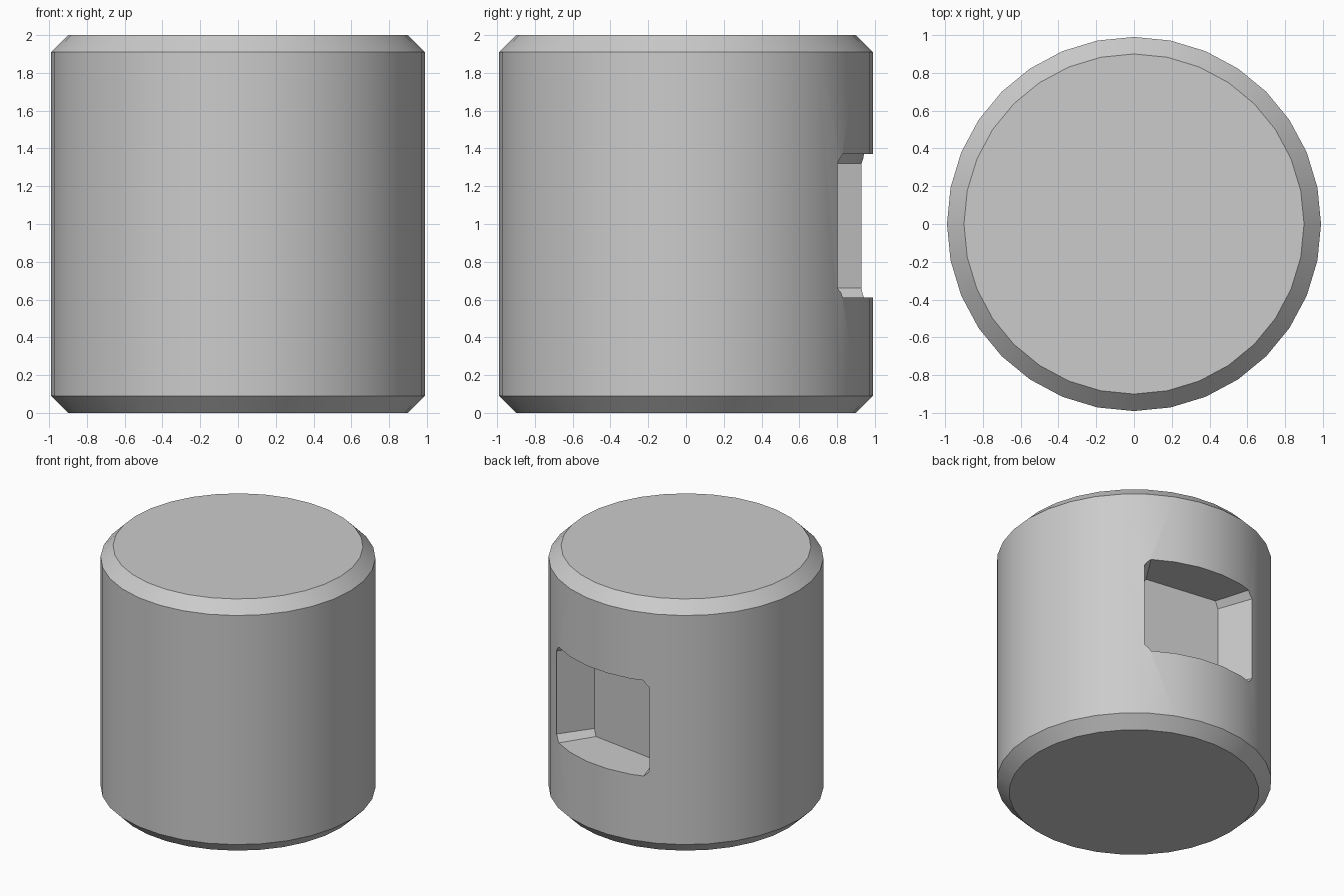
import bpy, bmesh
from math import sin, cos, radians, tau

if "Cube" in bpy.data.objects:
    bpy.data.objects.remove(bpy.data.objects["Cube"])

SIDES = 32
R, H, BEV, WALL = 0.99, 2.0, 0.09, 0.02


def make_object(name, bm):
    bmesh.ops.recalc_face_normals(bm, faces=bm.faces)
    mesh = bpy.data.meshes.new(name)
    bm.to_mesh(mesh)
    bm.free()
    obj = bpy.data.objects.new(name, mesh)
    bpy.context.collection.objects.link(obj)
    return obj


def skin(bm, rings):
    """Close a stack of equal-length vertex rings into a solid."""
    rows = [[bm.verts.new(p) for p in ring] for ring in rings]
    n = len(rows[0])
    for a, b in zip(rows, rows[1:]):
        for i in range(n):
            j = (i + 1) % n
            bm.faces.new((a[i], a[j], b[j], b[i]))
    bm.faces.new(rows[0][::-1])
    bm.faces.new(rows[-1])


def chamfered_drum(bm, inset):
    def circle(r, z):
        return [(r * cos(tau * i / SIDES), r * sin(tau * i / SIDES), z) for i in range(SIDES)]
    r = R - inset
    k = BEV + inset * 0.41 - inset
    skin(bm, [circle(r - k, inset), circle(r, inset + k),
              circle(r, H - inset - k), circle(r - k, H - inset)])


# Hollow drum: outer skin and inner cavity
bm = bmesh.new()
chamfered_drum(bm, 0)
outer_faces = set(bm.faces)
chamfered_drum(bm, WALL)
bmesh.ops.recalc_face_normals(bm, faces=bm.faces)
drum = make_object("hollow_drum", bm)

# Window cutter: radial wedge with clipped corners
a0, a1, z0, z1, da, dz = 54.4, 109.6, 0.61, 1.37, 2.7, 0.05
outline = [(a0 + da, z0), (a1 - da, z0), (a1, z0 + dz), (a1, z1 - dz),
           (a1 - da, z1), (a0 + da, z1), (a0, z1 - dz), (a0, z0 + dz)]
bm = bmesh.new()
skin(bm, [[(r * cos(radians(a)), r * sin(radians(a)), z) for a, z in outline]
          for r in (0.7, 1.3)])
cutter = make_object("window_cutter", bm)
cutter.hide_render = True

# Cut the window
mod = drum.modifiers.new("window", 'BOOLEAN')
mod.operation = 'DIFFERENCE'
mod.solver = 'EXACT'
mod.object = cutter
bpy.context.view_layer.objects.active = drum
drum.select_set(True)
bpy.ops.object.modifier_apply(modifier=mod.name)
bpy.data.objects.remove(cutter)
bpy.ops.object.shade_smooth_by_angle(angle=radians(30))
